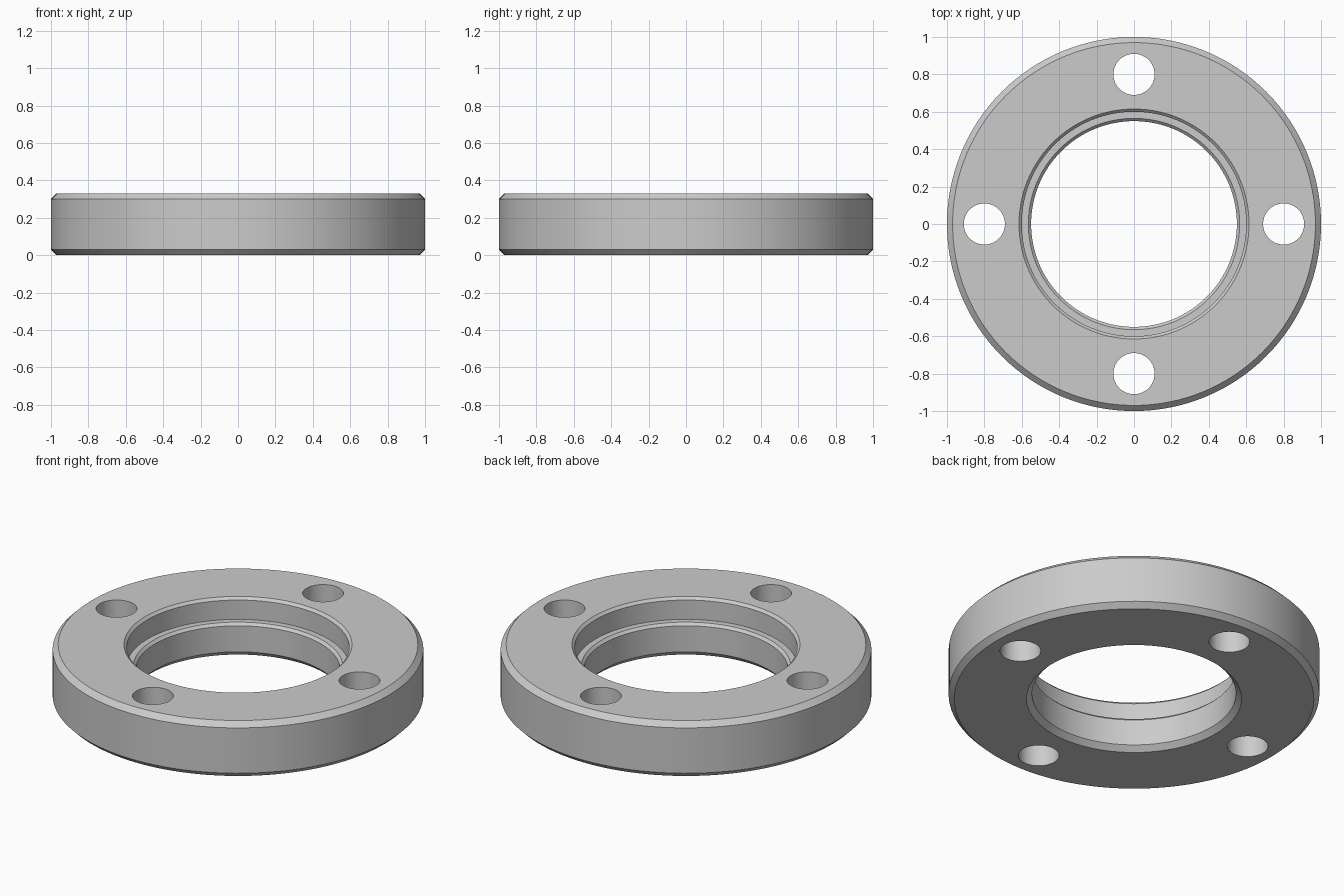
import bpy
import bmesh
import math
from mathutils import Matrix

cube = bpy.data.objects.get("Cube")
if cube:
    bpy.data.objects.remove(cube, do_unlink=True)

HEIGHT = 0.33
SEGMENTS = 128
HOLE_RADIUS = 0.11
HOLE_CIRCLE = 0.8

# Single bare-metal colour
metal = bpy.data.materials.new("grey_metal")
metal.use_nodes = True
colour = (0.6, 0.6, 0.6, 1)
metal.diffuse_color = colour
metal.node_tree.nodes["Principled BSDF"].inputs["Base Color"].default_value = colour


def add_object(name, bm):
    bmesh.ops.recalc_face_normals(bm, faces=bm.faces[:])
    mesh = bpy.data.meshes.new(name)
    bm.to_mesh(mesh)
    bm.free()
    mesh.materials.append(metal)
    obj = bpy.data.objects.new(name, mesh)
    bpy.context.collection.objects.link(obj)
    return obj


def lathe(name, profile):
    """Revolve a closed (radius, height) profile around z."""
    bm = bmesh.new()
    rings = []
    for i in range(SEGMENTS):
        a = math.tau * i / SEGMENTS
        rings.append([bm.verts.new((r * math.cos(a), r * math.sin(a), z)) for r, z in profile])
    n = len(profile)
    for i, ring in enumerate(rings):
        following = rings[(i + 1) % SEGMENTS]
        for j in range(n):
            k = (j + 1) % n
            bm.faces.new((ring[j], following[j], following[k], ring[k]))
    return add_object(name, bm)


# Ring body: chamfered rim, stepped bore with a chamfered ledge
flange = lathe("flange_ring", [
    (0.97, 0), (1, 0.03), (1, 0.3), (0.97, HEIGHT),
    (0.615, HEIGHT), (0.6, 0.315), (0.6, 0.2),
    (0.565, 0.2), (0.55, 0.185), (0.55, 0.03), (0.58, 0),
])

# Four bolt holes cut straight through
bm = bmesh.new()
for i in range(4):
    a = math.tau * i / 4
    place = Matrix.Translation((HOLE_CIRCLE * math.cos(a), HOLE_CIRCLE * math.sin(a), HEIGHT / 2))
    bmesh.ops.create_cone(bm, cap_ends=True, segments=64, radius1=HOLE_RADIUS,
                          radius2=HOLE_RADIUS, depth=1, matrix=place)
cutter = add_object("bolt_hole_cutter", bm)
cutter.hide_render = True

cut = flange.modifiers.new("bolt_holes", "BOOLEAN")
cut.operation = "DIFFERENCE"
cut.solver = "EXACT"
cut.object = cutter

bpy.ops.object.select_all(action="DESELECT")
flange.select_set(True)
bpy.context.view_layer.objects.active = flange
bpy.ops.object.modifier_apply(modifier=cut.name)
bpy.data.objects.remove(cutter, do_unlink=True)

# Smooth round walls, crisp chamfer edges
bpy.ops.object.shade_smooth_by_angle(angle=math.radians(30))
